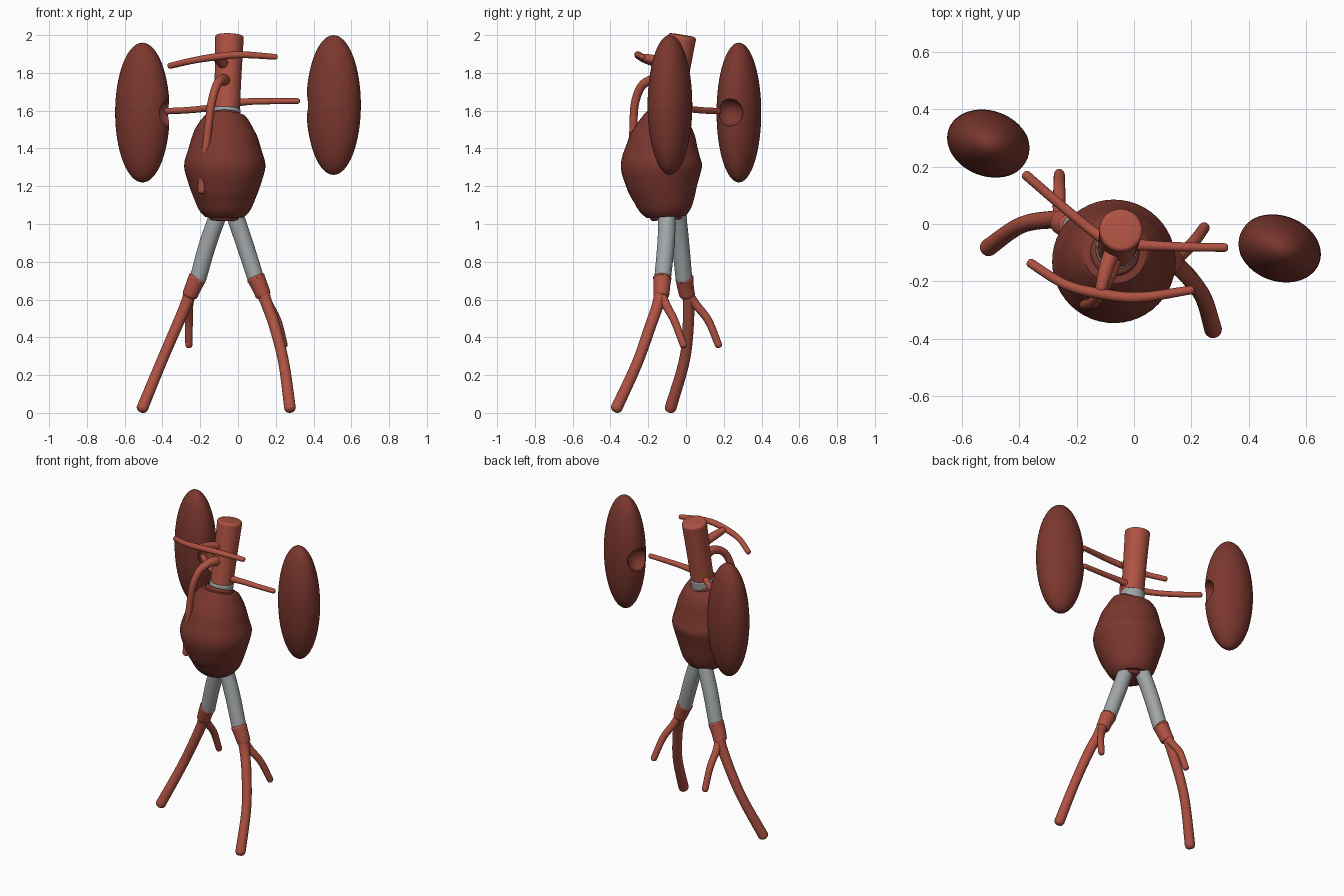
import bpy, bmesh, math
from mathutils import Vector

if "Cube" in bpy.data.objects:
    bpy.data.objects.remove(bpy.data.objects["Cube"])


def material(name, rgb):
    m = bpy.data.materials.new(name)
    m.diffuse_color = (*rgb, 1)
    m.use_nodes = True
    m.node_tree.nodes["Principled BSDF"].inputs["Base Color"].default_value = m.diffuse_color
    return m


ARTERY = material("artery red", (0.43, 0.085, 0.055))
ORGAN = material("dark organ red", (0.195, 0.038, 0.027))
GRAFT = material("graft grey", (0.36, 0.38, 0.39))


def smooth(obj, angle=40):
    bpy.ops.object.select_all(action='DESELECT')
    obj.select_set(True)
    bpy.context.view_layer.objects.active = obj
    bpy.ops.object.shade_smooth_by_angle(angle=math.radians(angle))


def spline(points, steps):
    """Catmull-Rom through (x, y, z, radius) points."""
    p = [Vector(q) for q in points]
    p = [2 * p[0] - p[1]] + p + [2 * p[-1] - p[-2]]
    out = []
    for i in range(1, len(p) - 2):
        a, b, c, d = p[i - 1:i + 3]
        for s in range(steps):
            t = s / steps
            out.append(0.5 * (2 * b + (c - a) * t + (2 * a - 5 * b + 4 * c - d) * t * t
                              + (3 * b - a - 3 * c + d) * t ** 3))
    return out + [p[-2]]


def tube(name, points, mat, cap=0.8, sides=20, steps=8):
    """Sweep circles along a path; cap is the rounded end depth per radius."""
    path = spline(points, steps)
    centres = [q.to_3d() for q in path]
    n = len(path)
    tans = [(centres[min(i + 1, n - 1)] - centres[max(i - 1, 0)]).normalized() for i in range(n)]
    rings = [(centres[i], tans[i], path[i][3]) for i in range(n)]

    def end(i, sign):
        c, t, r = rings[i]
        depth = r * cap
        return [(c + t * sign * depth * (math.sin(a) - 1), t, r - depth * (1 - math.cos(a)))
                for a in (0.0, 0.4, 0.8, 1.2, 1.5)]

    start, stop = end(0, -1), end(-1, 1)
    r0, r1 = rings[0][2] * cap, rings[-1][2] * cap
    middle = [q for q in rings if (q[0] - centres[0]).length > r0
              and (q[0] - centres[-1]).length > r1]
    rings = start[::-1] + middle + stop

    bm = bmesh.new()
    side = rings[0][1].orthogonal().normalized()
    loops = []
    for c, t, r in rings:
        side = (side - t * side.dot(t)).normalized()
        up = t.cross(side)
        loops.append([bm.verts.new(c + r * (side * math.cos(a) + up * math.sin(a)))
                      for a in (2 * math.pi * k / sides for k in range(sides))])
    for a, b in zip(loops, loops[1:]):
        for k in range(sides):
            j = (k + 1) % sides
            bm.faces.new((a[k], a[j], b[j], b[k]))
    bm.faces.new(loops[0][::-1])
    bm.faces.new(loops[-1])
    bmesh.ops.recalc_face_normals(bm, faces=bm.faces)
    me = bpy.data.meshes.new(name)
    bm.to_mesh(me)
    bm.free()
    me.materials.append(mat)
    obj = bpy.data.objects.new(name, me)
    bpy.context.collection.objects.link(obj)
    smooth(obj)
    return obj


# Main trunk, leaning forward as it descends
tube("aorta", [(-.045, -.02, 2.0, .076), (-.052, -.053, 1.8, .071), (-.06, -.085, 1.6, .069)],
     ARTERY, cap=0.2, sides=40)
tube("graft_neck", [(-.06, -.083, 1.613, .073), (-.063, -.092, 1.55, .073)],
     GRAFT, cap=0.08, sides=40)

# Swollen sac
tube("aneurysm_sac", [(-.066, -.095, 1.585, .085), (-.067, -.105, 1.55, .125),
                      (-.07, -.115, 1.48, .166), (-.07, -.125, 1.40, .192),
                      (-.07, -.13, 1.31, .215), (-.07, -.125, 1.22, .194),
                      (-.07, -.115, 1.14, .165), (-.07, -.108, 1.07, .133),
                      (-.07, -.105, 1.02, .085)],
     ORGAN, cap=0.2, sides=48)

# Graft limbs
tube("graft_limb_left", [(-.085, -.05, 1.10, .046), (-.155, -.03, .91, .046),
                         (-.215, -.01, .70, .044)], GRAFT, cap=0.1, sides=28)
tube("graft_limb_right", [(-.035, -.10, 1.10, .046), (.03, -.105, .91, .046),
                          (.098, -.125, .70, .044)], GRAFT, cap=0.1, sides=28)

# Lower arteries: collar, long outer branch, short inner branch
tube("common_artery_left", [(-.21, -.01, .725, .049), (-.235, -.003, .67, .044),
                            (-.258, .008, .615, .041)], ARTERY, cap=0.3, sides=28)
tube("outer_artery_left", [(-.245, .01, .655, .036), (-.285, .015, .55, .031),
                           (-.395, -.005, .295, .029), (-.515, -.088, .005, .031)], ARTERY)
tube("inner_artery_left", [(-.25, .01, .63, .026), (-.26, .055, .57, .023),
                           (-.26, .12, .485, .021), (-.26, .178, .345, .019)], ARTERY)
tube("common_artery_right", [(.09, -.125, .725, .049), (.115, -.128, .67, .044),
                             (.137, -.13, .615, .041)], ARTERY, cap=0.3, sides=28)
tube("outer_artery_right", [(.125, -.13, .655, .036), (.155, -.15, .57, .031),
                            (.195, -.19, .455, .030), (.243, -.26, .26, .029),
                            (.278, -.377, .005, .031)], ARTERY)
tube("inner_artery_right", [(.135, -.13, .63, .026), (.165, -.105, .57, .023),
                            (.21, -.06, .485, .021), (.248, -.008, .345, .019)], ARTERY)

# Upper branches
tube("front_branch_stem", [(-.065, -.07, 1.84, .03), (-.095, -.15, 1.865, .026),
                           (-.118, -.238, 1.885, .02)], ARTERY)
tube("front_branch_bar", [(-.37, -.13, 1.835, .016), (-.24, -.21, 1.865, .017),
                          (-.115, -.243, 1.885, .019), (.02, -.255, 1.896, .018),
                          (.21, -.228, 1.884, .015)], ARTERY)
tube("descending_branch", [(-.065, -.09, 1.755, .034), (-.085, -.17, 1.765, .026),
                           (-.115, -.235, 1.73, .023), (-.14, -.27, 1.64, .022),
                           (-.155, -.278, 1.53, .021), (-.167, -.28, 1.42, .021),
                           (-.18, -.272, 1.30, .021), (-.195, -.265, 1.16, .021)], ARTERY)
tube("kidney_artery_left", [(-.07, -.075, 1.635, .022), (-.15, -.02, 1.615, .018),
                            (-.26, .07, 1.603, .017), (-.385, .178, 1.597, .017)], ARTERY)
tube("kidney_artery_right", [(-.04, -.07, 1.64, .024), (.06, -.075, 1.648, .018),
                             (.18, -.08, 1.65, .016), (.328, -.082, 1.651, .015)], ARTERY)


# Kidneys: tall tilted ellipsoids with a scooped hollow on the inner side
def kidney(name, centre, inward):
    bpy.ops.mesh.primitive_uv_sphere_add(segments=48, ring_count=32, radius=1, location=centre)
    obj = bpy.context.object
    obj.name = name
    obj.scale = (.148, .114, .37)
    turn = math.radians(-20)
    obj.rotation_euler = (0, 0, turn)
    bpy.ops.object.transform_apply(location=False, rotation=True, scale=True)
    obj.data.materials.append(ORGAN)
    tip = Vector(centre) + inward * .150 * Vector((math.cos(turn), math.sin(turn), 0))
    bpy.ops.mesh.primitive_uv_sphere_add(segments=32, ring_count=20, radius=.073, location=tip)
    cutter = bpy.context.object
    cutter.name = name + "_hollow_cutter"
    cutter.data.materials.append(ORGAN)
    mod = obj.modifiers.new("hollow", 'BOOLEAN')
    mod.operation = 'DIFFERENCE'
    mod.solver = 'EXACT'
    mod.object = cutter
    bpy.context.view_layer.objects.active = obj
    bpy.ops.object.modifier_apply(modifier=mod.name)
    bpy.data.objects.remove(cutter)
    smooth(obj, 35)


kidney("kidney_left", (-.506, .28, 1.59), 1)
kidney("kidney_right", (.506, -.085, 1.63), -1)
